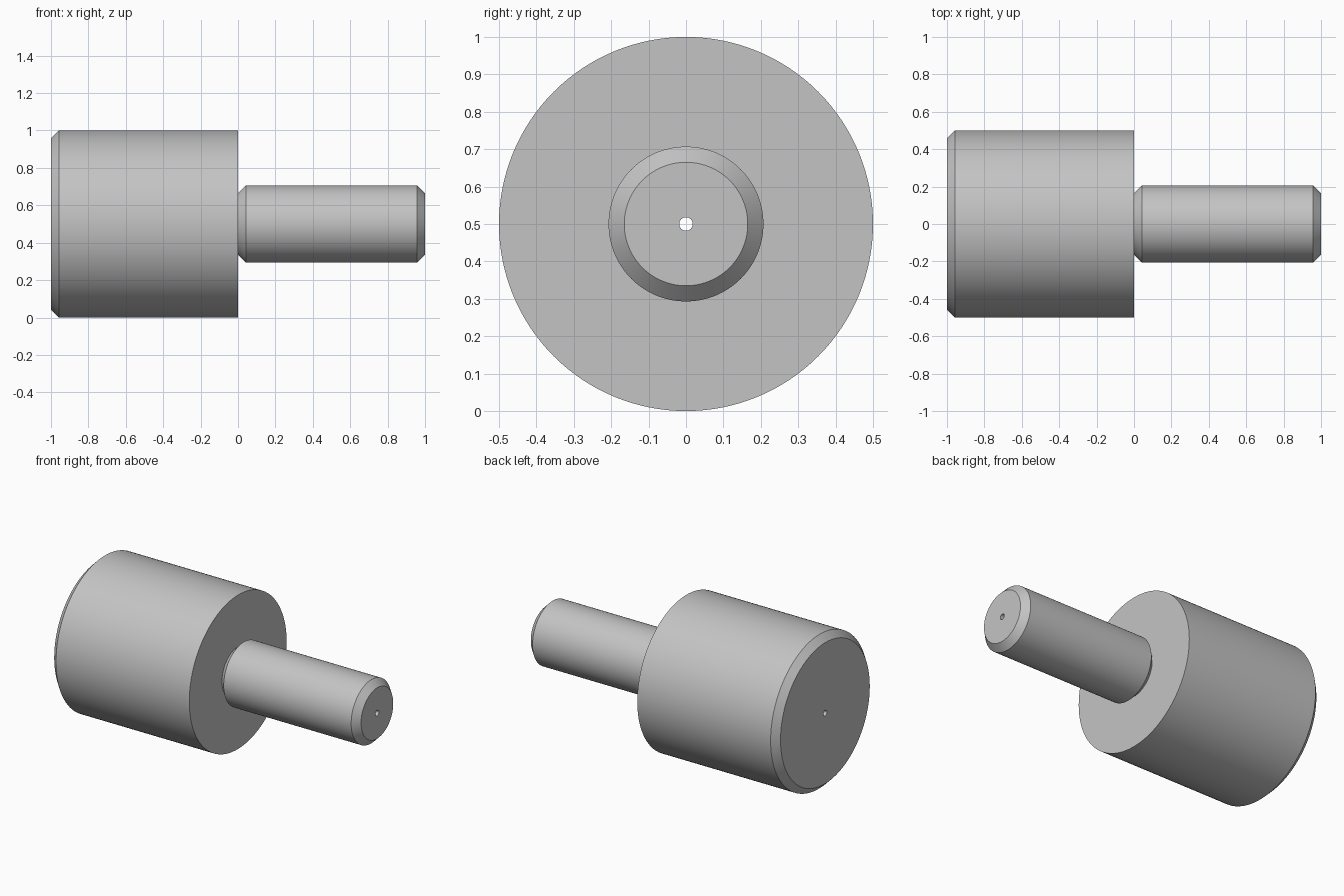
import bpy
import bmesh
import math
from mathutils import Matrix, Vector

if "Cube" in bpy.data.objects:
    bpy.data.objects.remove(bpy.data.objects["Cube"], do_unlink=True)

HEAD_R, SHANK_R, BORE_R = 0.5, 0.207, 0.018
HALF_LENGTH, CHAMFER, SEGMENTS = 1.0, 0.042, 128

# Plain grey metal
grey = bpy.data.materials.new("plain_grey")
grey.use_nodes = True
colour = (0.55, 0.55, 0.55, 1)
grey.diffuse_color = colour
grey.node_tree.nodes["Principled BSDF"].inputs["Base Color"].default_value = colour


def lathe(name, profile, material):
    """Turn a closed (x, radius) outline around the x axis."""
    bm = bmesh.new()
    rings = []
    for i in range(SEGMENTS):
        turn = Matrix.Rotation(math.tau * i / SEGMENTS, 3, "X")
        rings.append([bm.verts.new(turn @ Vector((x, 0, r))) for x, r in profile])
    count = len(profile)
    for i, ring in enumerate(rings):
        after = rings[(i + 1) % SEGMENTS]
        for j in range(count):
            k = (j + 1) % count
            bm.faces.new((ring[j], ring[k], after[k], after[j]))
    bmesh.ops.recalc_face_normals(bm, faces=bm.faces)
    mesh = bpy.data.meshes.new(name)
    bm.to_mesh(mesh)
    bm.free()
    mesh.materials.append(material)
    obj = bpy.data.objects.new(name, mesh)
    bpy.context.collection.objects.link(obj)
    bpy.ops.object.select_all(action="DESELECT")
    obj.select_set(True)
    bpy.context.view_layer.objects.active = obj
    bpy.ops.object.shade_smooth_by_angle(angle=math.radians(30))
    return obj


# Wide head, undercut shank and a through bore, turned as one solid piece
outline = [
    (-HALF_LENGTH, BORE_R),
    (-HALF_LENGTH, HEAD_R - CHAMFER),
    (-HALF_LENGTH + CHAMFER, HEAD_R),
    (0, HEAD_R),
    (0, SHANK_R - CHAMFER),
    (CHAMFER, SHANK_R),
    (HALF_LENGTH - CHAMFER, SHANK_R),
    (HALF_LENGTH, SHANK_R - CHAMFER),
    (HALF_LENGTH, BORE_R),
]
spigot = lathe("stepped_spigot", outline, grey)
spigot.location.z = HEAD_R
